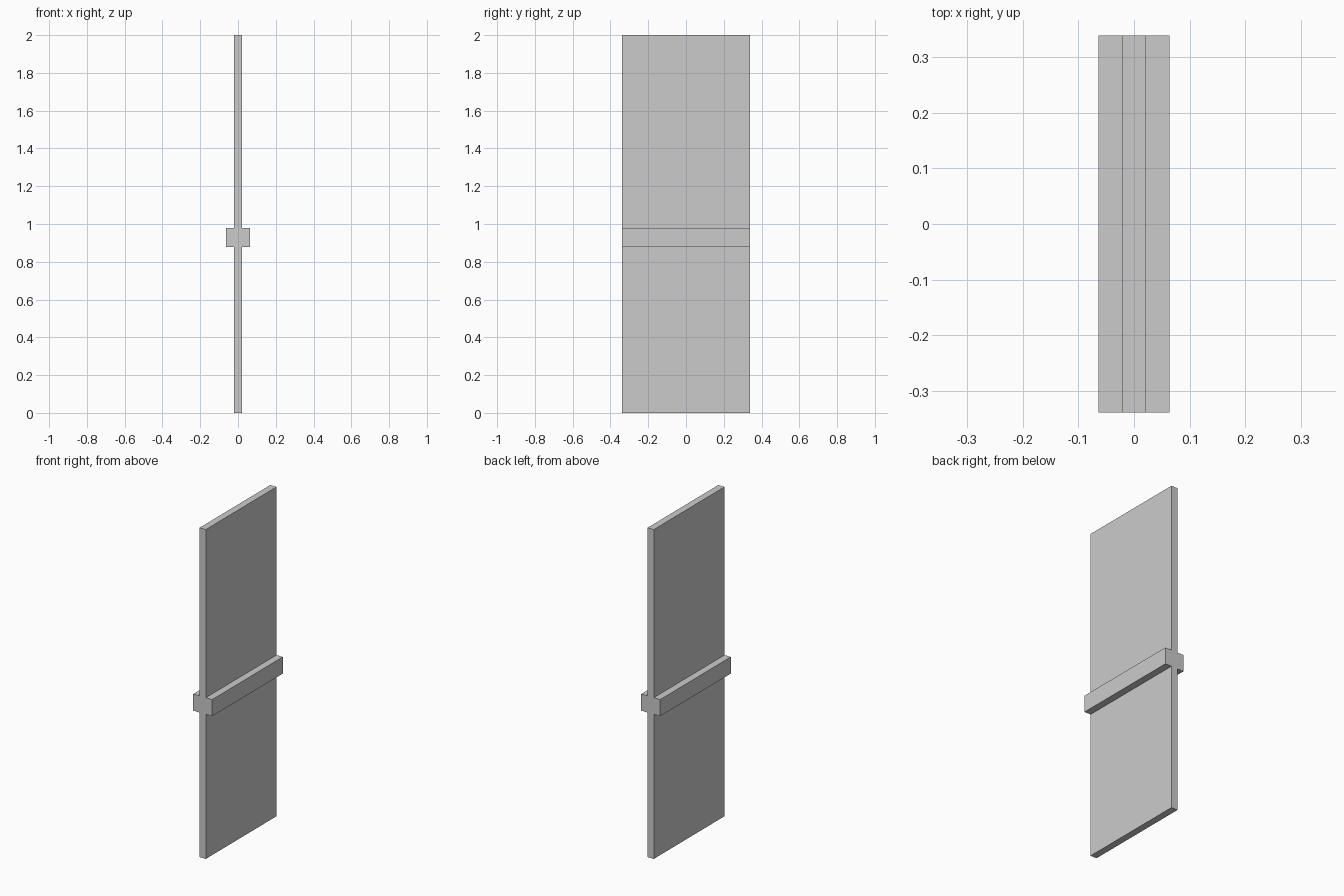
import bpy
import bmesh

if "Cube" in bpy.data.objects:
    bpy.data.objects.remove(bpy.data.objects["Cube"])

HALF_LENGTH = 0.339
PANEL_X, RAIL_X = 0.021, 0.0635
RAIL_BOTTOM, RAIL_TOP, HEIGHT = 0.878, 0.979, 2.0

# Right half of the cross-section, mirrored to close the outline
right = [(PANEL_X, 0), (PANEL_X, RAIL_BOTTOM), (RAIL_X, RAIL_BOTTOM),
         (RAIL_X, RAIL_TOP), (PANEL_X, RAIL_TOP), (PANEL_X, HEIGHT)]
outline = right + [(-x, z) for x, z in reversed(right)]

# Panel with a raised rail on both sides, extruded front to back
bm = bmesh.new()
face = bm.faces.new([bm.verts.new((x, -HALF_LENGTH, z)) for x, z in outline])
extruded = bmesh.ops.extrude_face_region(bm, geom=[face], use_keep_orig=True)
verts = [g for g in extruded["geom"] if isinstance(g, bmesh.types.BMVert)]
bmesh.ops.translate(bm, verts=verts, vec=(0, 2 * HALF_LENGTH, 0))
bmesh.ops.recalc_face_normals(bm, faces=bm.faces)

mesh = bpy.data.meshes.new("railed_panel")
bm.to_mesh(mesh)
bm.free()
bpy.context.collection.objects.link(bpy.data.objects.new("railed_panel", mesh))
